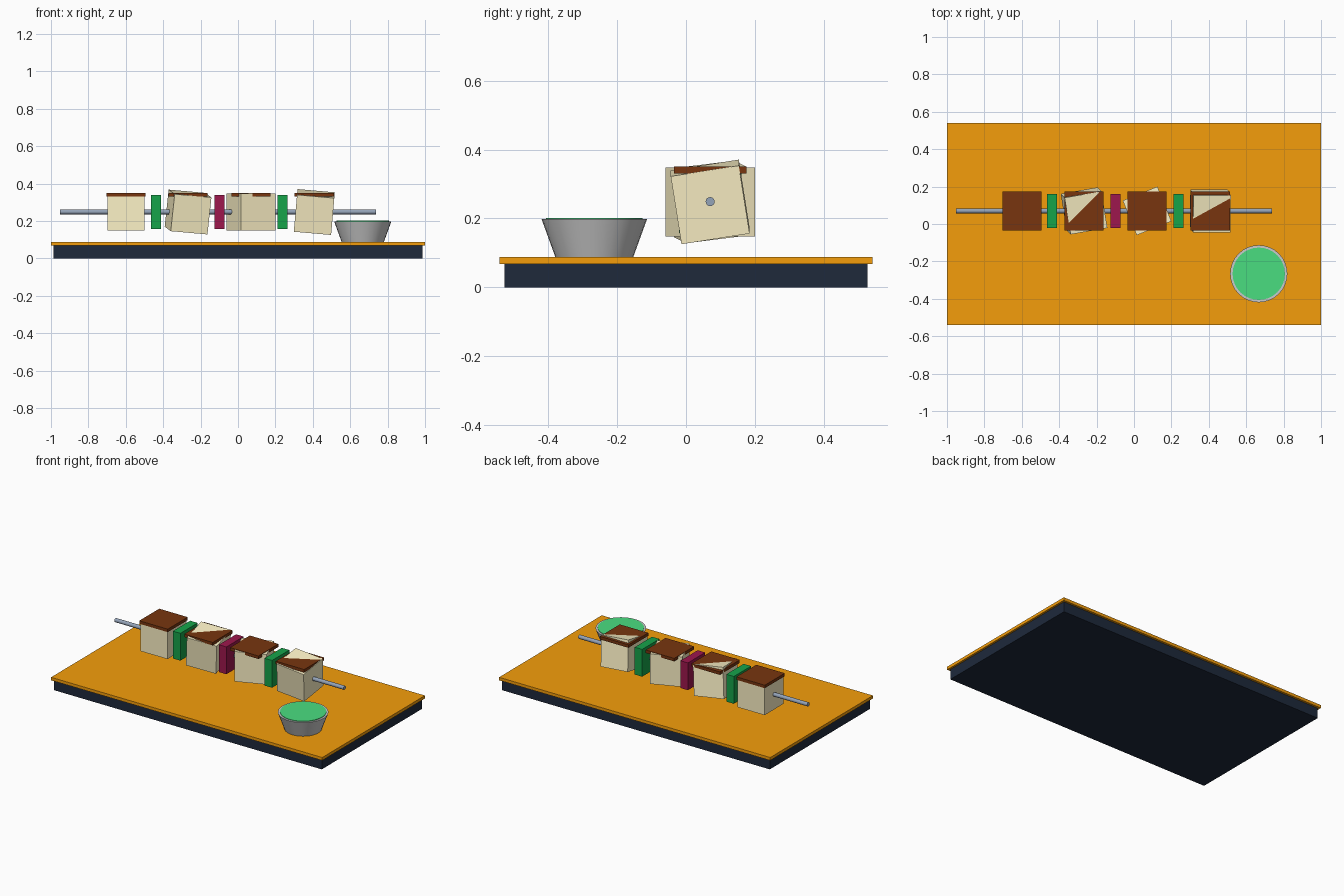
import bpy
from math import radians, pi

if "Cube" in bpy.data.objects:
    bpy.data.objects.remove(bpy.data.objects["Cube"])


def material(name, rgb):
    # colours are given as 0-255 sRGB and converted to linear
    lin = [(c / 255 / 12.92) if c < 11 else ((c / 255 + 0.055) / 1.055) ** 2.4 for c in rgb]
    m = bpy.data.materials.new(name)
    m.diffuse_color = (*lin, 1)
    m.use_nodes = True
    m.node_tree.nodes["Principled BSDF"].inputs["Base Color"].default_value = m.diffuse_color
    return m


ORANGE = material("orange_glaze", (245, 158, 11))
SLATE = material("dark_slate", (30, 41, 59))
CREAM = material("cream", (254, 243, 199))
CHAR = material("char_brown", (120, 53, 15))
GREEN = material("pepper_green", (22, 163, 74))
PURPLE = material("onion_purple", (157, 23, 77))
MINT = material("mint_green", (74, 222, 128))
STEEL = material("steel", (148, 163, 184))


def finish(name, mat):
    ob = bpy.context.object
    ob.name = name
    if mat:
        ob.data.materials.append(mat)
    return ob


def box(name, loc, size, mat, rot=(0, 0, 0)):
    bpy.ops.mesh.primitive_cube_add(size=1, location=loc)
    ob = finish(name, mat)
    ob.scale = size
    ob.rotation_euler = [radians(a) for a in rot]
    return ob


def frustum(name, loc, r1, r2, depth, mat, sides=32, rot=(0, 0, 0)):
    bpy.ops.mesh.primitive_cone_add(vertices=sides, radius1=r1, radius2=r2,
                                    depth=depth, location=loc, rotation=rot)
    ob = finish(name, mat)
    bpy.ops.object.shade_smooth_by_angle(angle=radians(30))
    return ob


# Serving board: dark base with a thin overhanging top
box("board_base", (0, 0, 0.034), (1.974, 1.054, 0.068), SLATE)
box("board_top", (0, 0, 0.078), (2, 1.082, 0.02), ORANGE)

# Skewer rod
Y, Z = 0.07, 0.249
frustum("skewer", (-0.107, Y, Z), 0.013, 0.013, 1.69, STEEL, 16, (0, pi / 2, 0))

# Cheese cubes at varied angles, each with a level charred top
turns = [(0, 0, 0), (7, 5, 10), (0, 0, 22), (9, 5, 0)]
for i, (x, rot) in enumerate(zip((-0.599, -0.267, 0.07, 0.408), turns), 1):
    box(f"cheese_cube_{i}", (x, Y, Z - 0.001), (0.2, 0.2, 0.2), CREAM, rot)
    box(f"charred_top_{i}", (x, Y, 0.341), (0.21, 0.21, 0.02), CHAR)

# Vegetable slices between the cubes
for name, x, mat in (("pepper_slice_left", -0.438, GREEN),
                     ("onion_slice", -0.099, PURPLE),
                     ("pepper_slice_right", 0.238, GREEN)):
    box(name, (x, Y, Z), (0.055, 0.182, 0.182), mat)

# Dip bowl with sauce surface
frustum("dip_bowl", (0.667, -0.266, 0.143), 0.113, 0.153, 0.11, None)
frustum("dip_sauce", (0.667, -0.266, 0.195), 0.14, 0.14, 0.013, MINT)
